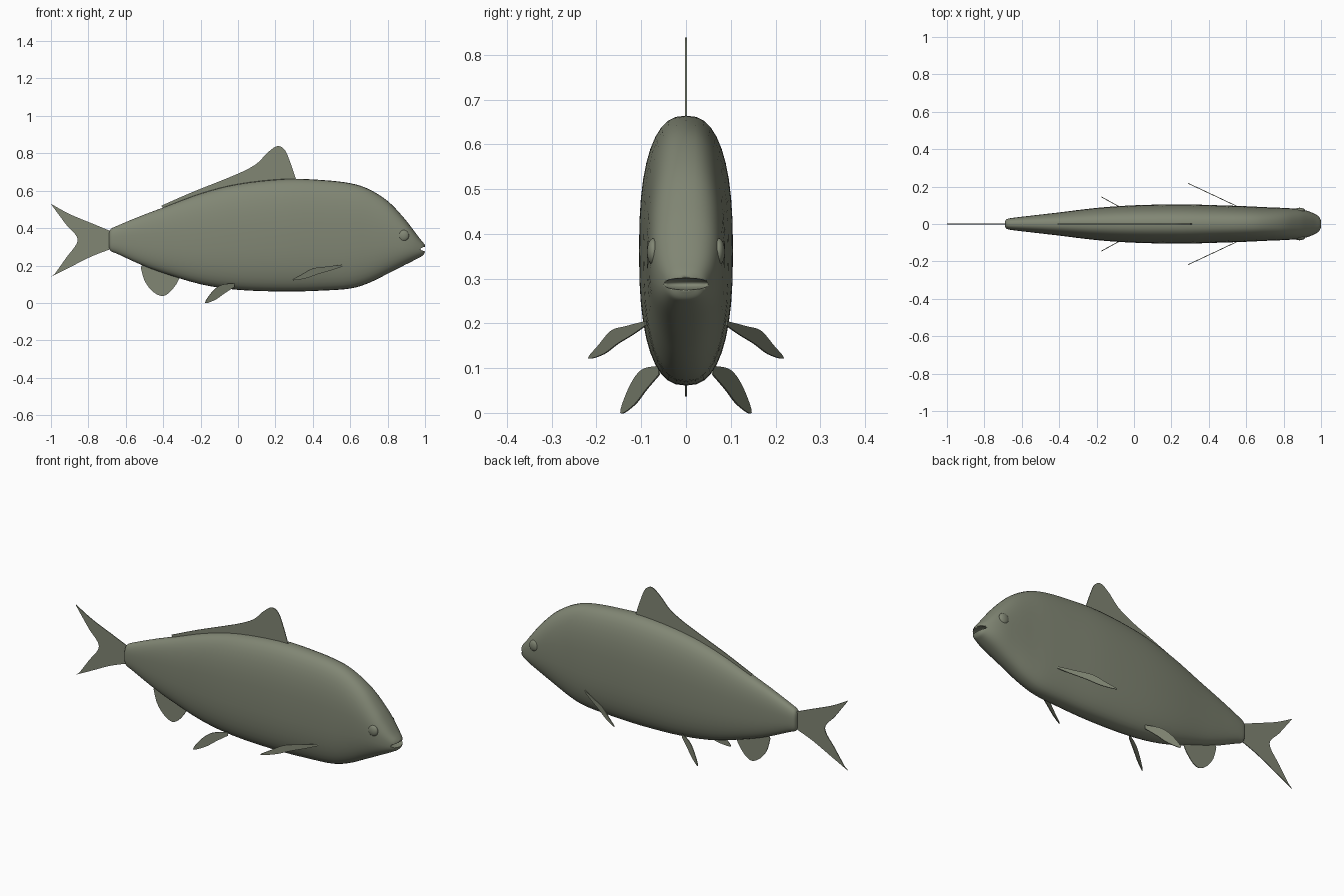
import bpy, bmesh, math
from mathutils import Vector

default = bpy.data.objects.get("Cube")
if default:
    bpy.data.objects.remove(default, do_unlink=True)

skin = bpy.data.materials.new("olive_grey")
skin.use_nodes = True
colour = (0.22, 0.24, 0.175, 1)
skin.diffuse_color = colour
skin.node_tree.nodes["Principled BSDF"].inputs["Base Color"].default_value = colour


def spline(points, steps):
    """Smooth open path through the given points (Catmull-Rom)."""
    pts = [Vector(p) for p in points]
    out = []
    for i in range(len(pts) - 1):
        b, c = pts[i], pts[i + 1]
        a = pts[i - 1] if i else b
        d = pts[min(i + 2, len(pts) - 1)]
        for s in range(steps):
            t = s / steps
            out.append(b + (c - a) * t / 2
                       + (a * 2 - b * 5 + c * 4 - d) * t ** 2 / 2
                       + (b * 3 - a - c * 3 + d) * t ** 3 / 2)
    return out + [pts[-1]]


def make_object(name, bm):
    bmesh.ops.recalc_face_normals(bm, faces=bm.faces)
    mesh = bpy.data.meshes.new(name)
    bm.to_mesh(mesh)
    bm.free()
    mesh.materials.append(skin)
    obj = bpy.data.objects.new(name, mesh)
    bpy.context.collection.objects.link(obj)
    return obj


def smooth(obj, degrees):
    bpy.ops.object.select_all(action='DESELECT')
    obj.select_set(True)
    bpy.context.view_layer.objects.active = obj
    bpy.ops.object.shade_smooth_by_angle(angle=math.radians(degrees))


def ellipsoid(name, centre, radii):
    bm = bmesh.new()
    bmesh.ops.create_uvsphere(bm, u_segments=24, v_segments=16, radius=1)
    bmesh.ops.scale(bm, vec=radii, verts=bm.verts)
    bmesh.ops.translate(bm, vec=centre, verts=bm.verts)
    obj = make_object(name, bm)
    smooth(obj, 60)
    return obj


def fin(name, curved, root, offset=lambda x: 0):
    """Thin plate: a curved edge closed by straight root points; offset sets y."""
    outline = [p for path in curved for p in spline(path, 5)]
    outline += [Vector(p) for p in root]
    bm = bmesh.new()
    bm.faces.new([bm.verts.new((p.x, offset(p.x), p.y)) for p in outline])
    obj = make_object(name, bm)
    plate = obj.modifiers.new("thickness", 'SOLIDIFY')
    plate.thickness = 0.004
    plate.offset = 0
    return obj


# Body: stations of x, underside, back, half width
stations = [
    (-.69, .3, .37, .012), (-.68, .277, .395, .026), (-.64, .26, .415, .034),
    (-.52, .205, .465, .048), (-.4, .16, .51, .062), (-.2, .1, .585, .086),
    (0, .07, .636, .1), (.25, .061, .663, .105), (.45, .066, .657, .1),
    (.6, .077, .64, .095), (.7, .107, .608, .09), (.8, .156, .545, .086),
    (.88, .197, .463, .08), (.93, .222, .4, .069), (.97, .243, .347, .052),
    (.99, .255, .323, .038), (1, .272, .31, .018)]
sides = 40
bm = bmesh.new()
rings = []
for x, low, high, width in spline(stations, 4):
    ring = []
    for k in range(sides):
        a = math.tau * k / sides
        c, s = math.cos(a), math.sin(a)
        y = math.copysign(abs(c) ** 0.8, c) * width
        z = (low + high) / 2 + math.copysign(abs(s) ** 0.8, s) * (high - low) / 2
        ring.append(bm.verts.new((x, y, z)))
    rings.append(ring)
for a, b in zip(rings, rings[1:]):
    for k in range(sides):
        n = (k + 1) % sides
        bm.faces.new((a[k], a[n], b[n], b[k]))
bm.faces.new(rings[0])
bm.faces.new(rings[-1])
body = make_object("body", bm)
smooth(body, 50)

# Mouth slot
cutter = ellipsoid("mouth_cutter", (1, 0, .288), (.042, .06, .013))
cutter.hide_render = True
cutter.hide_viewport = True
cut = body.modifiers.new("mouth", 'BOOLEAN')
cut.operation = 'DIFFERENCE'
cut.object = cutter

# Eyes
for side, y in (("left", 1), ("right", -1)):
    ellipsoid(side + "_eye", (.885, y * .073, .36), (.029, .014, .03))

# Fins on the middle line
fin("dorsal_fin",
    [[(-.41, .52), (-.25, .59), (-.1, .65), (.02, .7), (.1, .745), (.16, .805),
      (.21, .838), (.25, .818), (.28, .75), (.31, .66)]],
    [(.28, .62), (0, .6), (-.38, .48)])
fin("tail_fin",
    [[(-.66, .375), (-.78, .425), (-.9, .475), (-1, .53)],
     [(-.99, .515), (-.92, .42), (-.857, .337), (-.92, .24), (-.98, .155)],
     [(-1, .14), (-.9, .19), (-.78, .25), (-.66, .295)]], [])
fin("anal_fin",
    [[(-.52, .19), (-.5, .12), (-.46, .065), (-.41, .037), (-.37, .053),
      (-.33, .1), (-.31, .14)]],
    [(-.32, .2), (-.5, .23)])

# Paired fins, splayed out and back
for side, m in (("left", 1), ("right", -1)):
    fin(side + "_pectoral_fin",
        [[(.56, .205), (.47, .194), (.4, .184), (.34, .152), (.29, .122),
          (.36, .131), (.43, .155), (.5, .175), (.56, .195)]], [],
        lambda x, m=m: m * (.095 + (.55 - x) * .47))
    fin(side + "_pelvic_fin",
        [[(-.02, .105), (-.09, .096), (-.14, .057), (-.175, 0), (-.12, .018),
          (-.07, .053), (-.02, .085)]], [],
        lambda x, m=m: m * (.06 + (-.02 - x) * .55))
